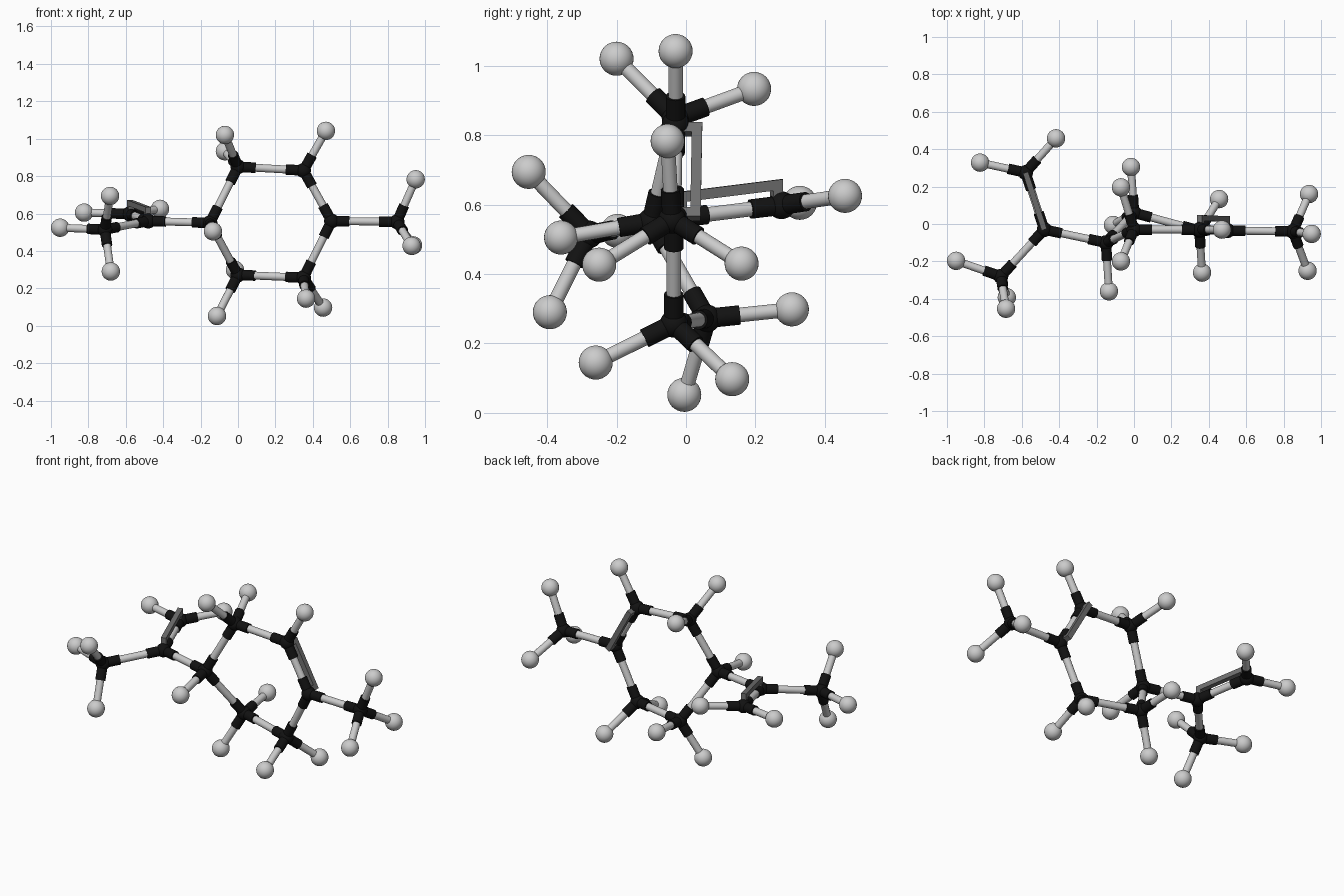
import bpy
from mathutils import Vector

if "Cube" in bpy.data.objects:
    bpy.data.objects.remove(bpy.data.objects["Cube"])


def material(name, v):
    m = bpy.data.materials.new(name)
    m.diffuse_color = (v, v, v, 1)
    m.use_nodes = True
    m.node_tree.nodes["Principled BSDF"].inputs["Base Color"].default_value = m.diffuse_color
    return m


BLACK = material("black_plastic", 0.006)
DARK = material("dark_grey", 0.16)

# Carbon centres with their hydrogen positions
CARBONS = {
    "ring_left": ((-0.15, -0.10, 0.55), [(-0.134, -0.36, 0.505)]),
    "ring_top_left": ((0, -0.03, 0.85), [(-0.07, -0.20, 1.02), (-0.07, 0.196, 0.933)]),
    "ring_top_right": ((0.35, -0.03, 0.83), [(0.47, -0.03, 1.042)]),
    "ring_right": ((0.50, -0.035, 0.56), []),
    "ring_low_right": ((0.35, -0.035, 0.257), [(0.364, -0.26, 0.145), (0.455, 0.133, 0.097)]),
    "ring_low_left": ((0, 0.06, 0.272), [(-0.112, -0.005, 0.052), (-0.016, 0.305, 0.298)]),
    "right_methyl": ((0.85, -0.04, 0.556),
                     [(0.95, -0.053, 0.783), (0.928, -0.25, 0.427), (0.936, 0.16, 0.43)]),
    "branch": ((-0.48, -0.03, 0.56), []),
    "left_methyl": ((-0.712, -0.28, 0.514),
                    [(-0.951, -0.197, 0.524), (-0.684, -0.453, 0.694), (-0.68, -0.392, 0.29)]),
    "left_methylene": ((-0.58, 0.275, 0.598), [(-0.823, 0.328, 0.605), (-0.417, 0.458, 0.625)]),
}
BONDS = [
    ("ring_left", "ring_top_left"), ("ring_top_left", "ring_top_right"),
    ("ring_top_right", "ring_right"), ("ring_right", "ring_low_right"),
    ("ring_low_right", "ring_low_left"), ("ring_low_left", "ring_left"),
    ("ring_right", "right_methyl"), ("ring_left", "branch"),
    ("branch", "left_methyl"), ("branch", "left_methylene"),
]


def finish(name, mat):
    ob = bpy.context.object
    ob.name = name
    if mat:
        ob.data.materials.append(mat)
    bpy.ops.object.shade_smooth_by_angle()
    return ob


def ball(name, p, r, mat=None):
    bpy.ops.mesh.primitive_uv_sphere_add(segments=32, ring_count=16, radius=r, location=p)
    return finish(name, mat)


def rod(name, a, b, r, mat=None, sides=24):
    a, b = Vector(a), Vector(b)
    d = b - a
    bpy.ops.mesh.primitive_cylinder_add(
        vertices=sides, radius=r, depth=d.length, location=(a + b) / 2,
        rotation=d.to_track_quat('Z', 'Y').to_euler())
    return finish(name, mat)


def stub(name, a, b):
    # Black socket arm pointing from carbon a towards b
    a, b = Vector(a), Vector(b)
    rod(name + "_socket", a, a + (b - a).normalized() * 0.095, 0.028, BLACK)


# Carbon cores, hydrogen balls and their bonds
for name, (c, hs) in CARBONS.items():
    ball(name + "_carbon", c, 0.04, BLACK)
    for i, h in enumerate(hs):
        label = f"{name}_hydrogen_{i + 1}"
        ball(label, h, 0.049)
        rod(label + "_bond", c, h, 0.021)
        stub(label, c, h)

# Carbon to carbon bonds
for m, n in BONDS:
    a, b = CARBONS[m][0], CARBONS[n][0]
    rod(f"{m}_to_{n}_bond", a, b, 0.021)
    stub(f"{m}_to_{n}", a, b)
    stub(f"{n}_to_{m}", b, a)


# Square-section staples marking the double bonds
def staple(name, m, n, offset):
    a, b, o = Vector(CARBONS[m][0]), Vector(CARBONS[n][0]), Vector(offset)
    along = (b - a).normalized()
    side = along.cross(o).normalized() * 0.015
    up = o.normalized() * 0.015
    t = along * 0.03
    path = [(a, t), (a + o + up, Vector()), (b + o + up, Vector()), (b, -t)]
    outer = [a, a + o + up, b + o + up, b]
    inner = [a + t, a + t + o - up, b - t + o - up, b - t]
    verts = [p + s for s in (side, -side) for p in outer + inner]
    faces = []
    for i in range(3):
        faces += [(i, i + 1, i + 5, i + 4), (i + 8, i + 12, i + 13, i + 9),
                  (i, i + 8, i + 9, i + 1), (i + 4, i + 5, i + 13, i + 12)]
    faces += [(0, 4, 12, 8), (3, 11, 15, 7)]
    me = bpy.data.meshes.new(name)
    me.from_pydata(verts, [], faces)
    me.materials.append(DARK)
    bpy.context.collection.objects.link(bpy.data.objects.new(name, me))


staple("ring_double_bond", "ring_top_right", "ring_right", (0, 0.062, 0))
staple("branch_double_bond", "branch", "left_methylene", (0, 0, 0.06))
